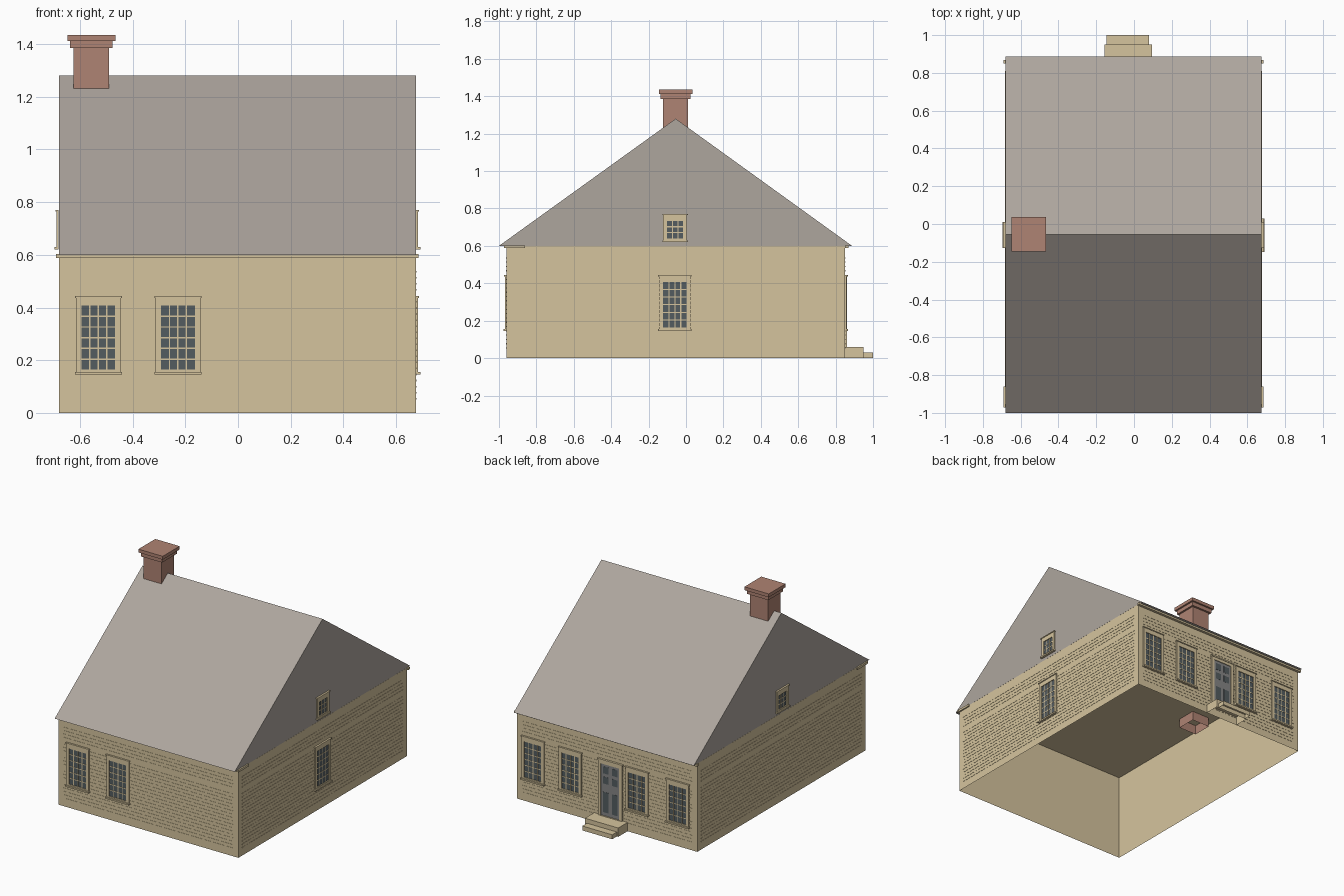
import bpy
import bmesh

cube = bpy.data.objects.get("Cube")
if cube:
    bpy.data.objects.remove(cube, do_unlink=True)


def material(name, rgb):
    lin = [((c / 255 + 0.055) / 1.055) ** 2.4 for c in rgb] + [1.0]
    m = bpy.data.materials.new(name)
    m.use_nodes = True
    m.diffuse_color = lin
    m.node_tree.nodes["Principled BSDF"].inputs["Base Color"].default_value = lin
    return m


BEIGE = material("beige_paint", (213, 196, 157))
ROOF = material("grey_shingle", (174, 166, 158))
BRICK = material("red_brick", (175, 131, 115))
GLASS = material("dark_glass", (84, 92, 96))
DOOR = material("door_grey", (134, 134, 134))


def add_box(bm, lo, hi, open_bottom=False):
    verts = bmesh.ops.create_cube(bm, size=1)["verts"]
    for v in verts:
        for i in range(3):
            v.co[i] = hi[i] if v.co[i] > 0 else lo[i]
    if open_bottom:
        low = [f for f in {f for v in verts for f in v.link_faces}
               if all(v.co.z <= lo[2] + 1e-5 for v in f.verts)]
        bmesh.ops.delete(bm, geom=low, context="FACES_ONLY")


def boxes(name, mat, pairs, open_bottom=False):
    bm = bmesh.new()
    for lo, hi in pairs:
        add_box(bm, lo, hi, open_bottom)
    mesh = bpy.data.meshes.new(name)
    bm.to_mesh(mesh)
    bm.free()
    mesh.materials.append(mat)
    bpy.context.collection.objects.link(bpy.data.objects.new(name, mesh))


# Overall layout
X0, X1, Y0, Y1 = -0.68, 0.675, -0.96, 0.85
EAVE, RIDGE, RIDGE_Y = 0.6, 1.28, -0.055
SKIN = 0.0005


def on_wall(side, u0, u1, z0, z1, depth):
    """Box standing out from a wall: u runs along the wall."""
    along_x = side in ("front", "back")
    base, s = {"front": (Y0, -1), "back": (Y1, 1), "right": (X0, -1), "left": (X1, 1)}[side]
    a, b = sorted((base + s * SKIN, base + s * depth))
    if along_x:
        return (u0, a, z0), (u1, b, z1)
    return (a, u0, z0), (b, u1, z1)


def border(side, u0, u1, z0, z1, left, bottom, top, depth):
    """Four boards around an opening."""
    return [on_wall(side, u0, u0 + left, z0, z1, depth),
            on_wall(side, u1 - left, u1, z0, z1, depth),
            on_wall(side, u0 + left, u1 - left, z0, z0 + bottom, depth),
            on_wall(side, u0 + left, u1 - left, z1 - top, z1, depth)]


# Walls, open underneath
boxes("walls", BEIGE, [((X0, Y0, 0), (X1, Y1, EAVE - SKIN))], True)

# Roof: triangular profile extruded along x
bm = bmesh.new()
profile = [(-1.0, EAVE), (0.888, EAVE), (RIDGE_Y, RIDGE)]
face = bm.faces.new([bm.verts.new((X0, y, z)) for y, z in profile])
ext = bmesh.ops.extrude_face_region(bm, geom=[face])["geom"]
bmesh.ops.translate(bm, vec=(X1 - X0, 0, 0),
                    verts=[g for g in ext if isinstance(g, bmesh.types.BMVert)])
bmesh.ops.recalc_face_normals(bm, faces=bm.faces)
roof_mesh = bpy.data.meshes.new("roof")
bm.to_mesh(roof_mesh)
bm.free()
roof_mesh.materials.append(ROOF)
bpy.context.collection.objects.link(bpy.data.objects.new("roof", roof_mesh))

# Eave boards with short returns at the front corners
boxes("eave_boards", BEIGE, [
    ((X0 - 0.01, -0.972, 0.588), (X1 + 0.01, Y0 - SKIN, 0.603)),
    ((X0 - 0.01, Y0, 0.588), (X0 - SKIN, -0.86, 0.603)),
    ((X1 + SKIN, Y0, 0.588), (X1 + 0.01, -0.86, 0.603)),
    ((X0 - 0.01, Y1 + SKIN, 0.588), (X1 + 0.01, 0.868, 0.603)),
])

# Narrow siding laps, with one gap at the window heads
for side in ("front", "back", "left", "right"):
    a, b = (X0, X1) if side in ("front", "back") else (Y0, Y1)
    laps = [on_wall(side, a + 0.04, b - 0.04, z - 0.003, z + 0.003, 0.002)
            for z in (0.054 + 0.02295 * i for i in range(22) if i != 17)]
    boxes(side + "_siding_laps", BEIGE, laps)


def window(name, side, u, z0, z1, half, cols, rows):
    """Frame, sill and bars in front of a recessed glass plate."""
    a, b = u - half + 0.021, u + half - 0.021
    low, high = z0 + 0.014, z1 - 0.036
    bar = 0.0028
    frame = border(side, u - half, u + half, z0, z1, 0.021, 0.014, 0.036, 0.009)
    frame += [on_wall(side, u - half - 0.004, u + half + 0.004, z0 - 0.005, z0 + 0.005, 0.017),
              on_wall(side, u - half - 0.004, u + half + 0.004, z1 - 0.006, z1, 0.013)]
    boxes(name + "_frame", BEIGE, frame)
    uprights = [a + (b - a) * i / cols for i in range(1, cols)]
    rails = [low + (high - low) * j / rows for j in range(1, rows)]
    boxes(name + "_bars", BEIGE,
          [on_wall(side, p - bar, p + bar, low, high, 0.0055) for p in uprights]
          + [on_wall(side, a, b, q - bar, q + bar, 0.005) for q in rails])
    boxes(name + "_glass", GLASS, [on_wall(side, a, b, low, high, 0.0035)])


for i, x in enumerate((-0.53, -0.228)):
    window(f"front_window_{i + 1}", "front", x, 0.15, 0.443, 0.085, 4, 6)
for i, x in enumerate((-0.536, -0.23, 0.272, 0.553)):
    window(f"back_window_{i + 1}", "back", x, 0.15, 0.443, 0.085, 4, 6)
window("left_window", "left", -0.06, 0.15, 0.443, 0.085, 4, 6)
for side in ("left", "right"):
    window(side + "_gable_window", side, -0.058, 0.625, 0.77, 0.064, 3, 3)

# Back door with two lights above and two panels below
DX = -0.03
boxes("door_frame", BEIGE,
      border("back", DX - 0.09, DX + 0.09, 0.06, 0.443, 0.02, 0.003, 0.028, 0.012)
      + [on_wall("back", DX - 0.095, DX + 0.095, 0.435, 0.445, 0.015)])
boxes("door", DOOR, [on_wall("back", DX - 0.07, DX + 0.07, 0.063, 0.415, 0.007)])
boxes("door_panels", GLASS,
      [on_wall("back", DX + s * 0.033 - 0.021, DX + s * 0.033 + 0.021, z0, z1, 0.008)
       for s in (-1, 1) for z0, z1 in ((0.086, 0.224), (0.281, 0.328), (0.35, 0.397))])

# Back steps, open underneath
boxes("steps", BEIGE, [((-0.155, Y1 + SKIN, 0), (0.095, 0.95, 0.06)),
                       ((-0.145, 0.95, 0), (0.08, 1.0, 0.03))], True)

# Chimney shaft reaching just through the ceiling, with a stepped cap
boxes("chimney_shaft", BRICK, [((-0.625, -0.122, 0.535), (-0.49, 0.01, 1.39))], True)
boxes("chimney_cap", BRICK, [((-0.637, -0.135, 1.385), (-0.477, 0.024, 1.412)),
                             ((-0.648, -0.145, 1.412), (-0.465, 0.036, 1.435))])
